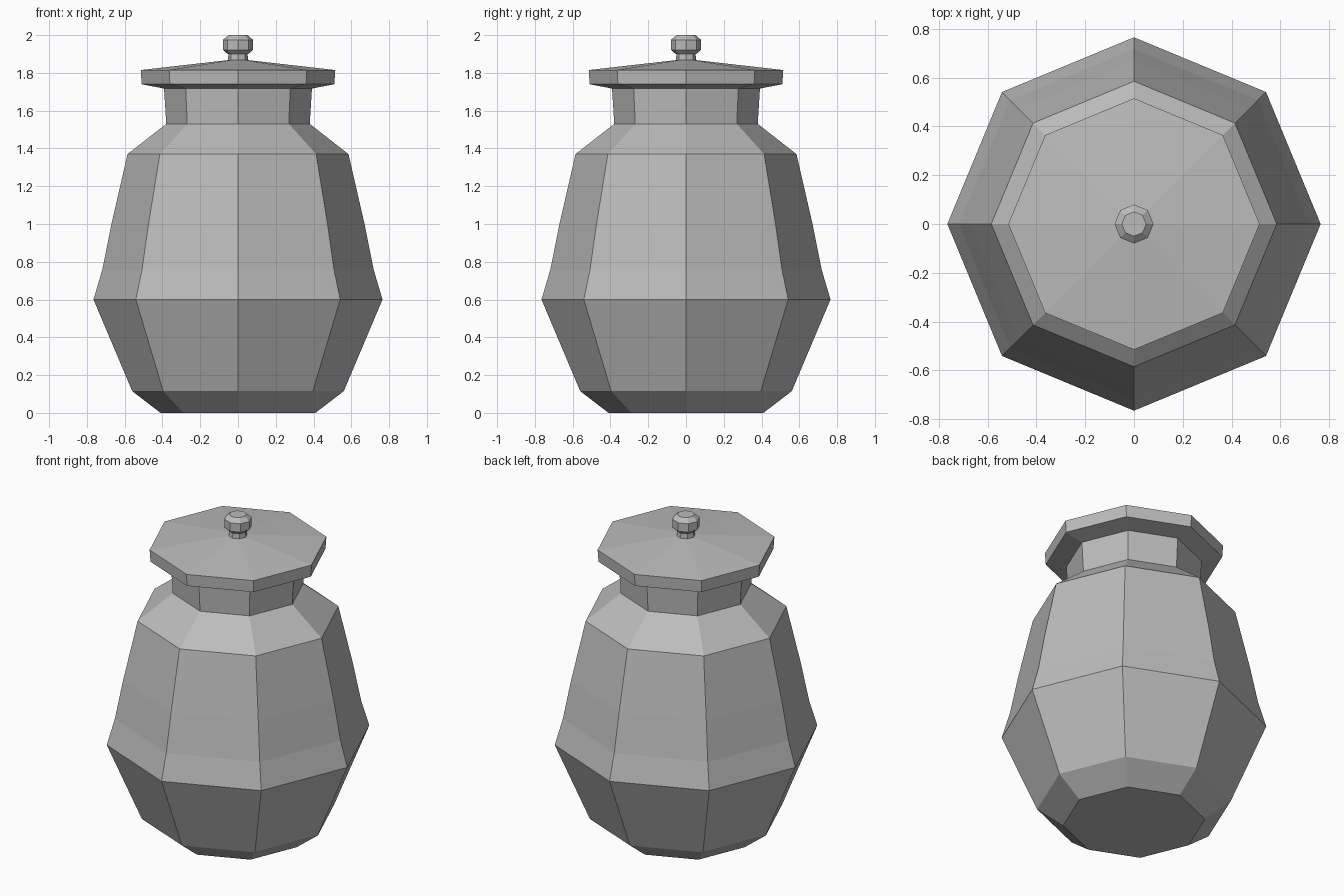
import bpy
import bmesh
from math import cos, sin, tau

cube = bpy.data.objects.get("Cube")
if cube:
    bpy.data.objects.remove(cube, do_unlink=True)

# One plain grey glaze
grey = bpy.data.materials.new("grey clay")
grey.use_nodes = True
COLOUR = (0.5, 0.5, 0.5, 1)
grey.diffuse_color = COLOUR
grey.node_tree.nodes["Principled BSDF"].inputs["Base Color"].default_value = COLOUR

SIDES = 8


def lathe(name, profile):
    """Turn (radius, height) points, bottom to top, into a closed octagonal solid."""
    bm = bmesh.new()
    rings = [[bm.verts.new((r * cos(tau * i / SIDES), r * sin(tau * i / SIDES), z))
              for i in range(SIDES)] for r, z in profile]
    for low, high in zip(rings, rings[1:]):
        for i in range(SIDES):
            j = (i + 1) % SIDES
            bm.faces.new((low[i], low[j], high[j], high[i]))
    bm.faces.new(rings[0][::-1])
    bm.faces.new(rings[-1])
    mesh = bpy.data.meshes.new(name)
    bm.to_mesh(mesh)
    bm.free()
    mesh.materials.append(grey)
    obj = bpy.data.objects.new(name, mesh)
    bpy.context.collection.objects.link(obj)
    return obj


# Jar: foot, belly, shoulder and slightly flared neck
lathe("jar_body", [(0.41, 0), (0.56, 0.115), (0.765, 0.6), (0.718, 0.76),
                   (0.7, 0.85), (0.67, 1.0), (0.585, 1.37),
                   (0.38, 1.53), (0.392, 1.725)])

# Lid: shallow underside, upright rim, low pitched top
lathe("lid", [(0.38, 1.715), (0.51, 1.74), (0.515, 1.815), (0.05, 1.868)])

# Knob: short stem and faceted ball
lathe("knob_stem", [(0.055, 1.85), (0.05, 1.91)])
lathe("knob_ball", [(0.055, 1.9), (0.08, 1.922), (0.08, 1.975), (0.05, 2.0)])
